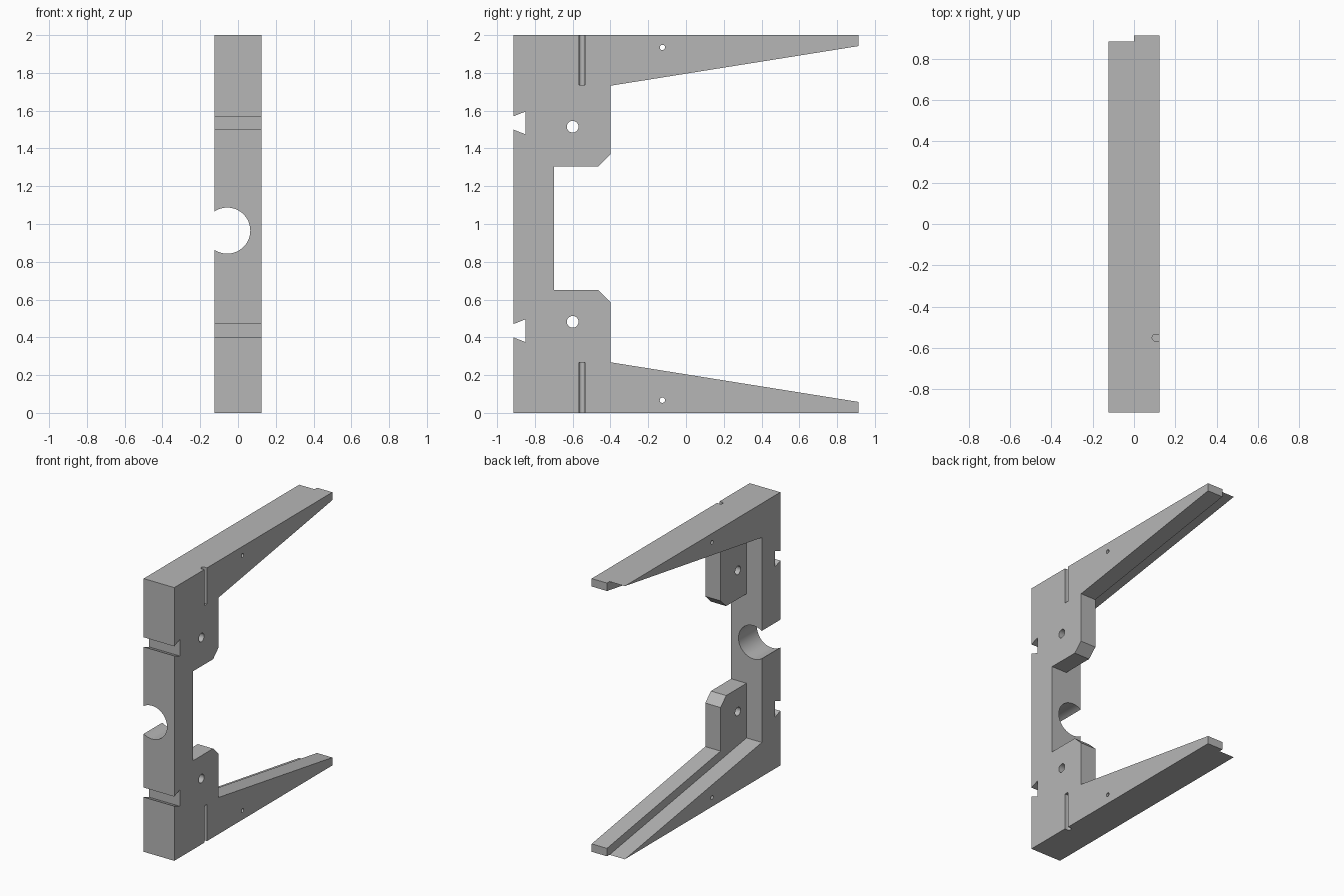
import bpy
import bmesh
from math import pi
from mathutils import Matrix, Vector

cube = bpy.data.objects.get("Cube")
if cube:
    bpy.data.objects.remove(cube, do_unlink=True)

# One grey material
grey = bpy.data.materials.new("plain_grey")
grey.use_nodes = True
colour = (0.47, 0.47, 0.47, 1)
grey.diffuse_color = colour
grey.node_tree.nodes["Principled BSDF"].inputs["Base Color"].default_value = colour

W, D, H = 0.124, 0.914, 2.0     # half width, half depth, height
SPINE = -0.70                   # inner face of the spine


def add_object(name, bm):
    bmesh.ops.recalc_face_normals(bm, faces=bm.faces[:])
    mesh = bpy.data.meshes.new(name)
    bm.to_mesh(mesh)
    bm.free()
    mesh.materials.append(grey)
    obj = bpy.data.objects.new(name, mesh)
    bpy.context.collection.objects.link(obj)
    return obj


def extrude_yz(name, points, x0, x1):
    """Side profile of (y, z) points, extruded along x."""
    bm = bmesh.new()
    face = bm.faces.new([bm.verts.new((x0, y, z)) for y, z in points])
    ext = bmesh.ops.extrude_face_region(bm, geom=[face])["geom"]
    verts = [g for g in ext if isinstance(g, bmesh.types.BMVert)]
    bmesh.ops.translate(bm, verts=verts, vec=(x1 - x0, 0, 0))
    return add_object(name, bm)


def cylinder(name, centre, radius, length, axis, segments=48):
    bm = bmesh.new()
    turn = Vector((0, 0, 1)).rotation_difference(Vector(axis)).to_matrix().to_4x4()
    bmesh.ops.create_cone(bm, cap_ends=True, segments=segments, radius1=radius,
                          radius2=radius, depth=length,
                          matrix=Matrix.Translation(centre) @ turn)
    return add_object(name, bm)


def box(name, lo, hi):
    return extrude_yz(name, [(lo[1], lo[2]), (hi[1], lo[2]), (hi[1], hi[2]), (lo[1], hi[2])],
                      lo[0], hi[0])


def combine(target, tool, operation):
    """Apply a boolean and discard the tool."""
    tool.hide_render = True
    mod = target.modifiers.new("cut", 'BOOLEAN')
    mod.operation = operation
    mod.solver = 'EXACT'
    mod.object = tool
    bpy.context.view_layer.objects.active = target
    bpy.ops.object.modifier_apply(modifier=mod.name)
    bpy.data.objects.remove(tool, do_unlink=True)


def flip(points):
    return [(y, H - z) for y, z in reversed(points)]


# Left half: spine, tapered arms and chamfered lugs
def thick_arm(lug):
    return [(-D, 0), (D, 0), (D, 0.058), (-0.40, 0.268), (-0.40, lug - 0.063),
            (-0.465, lug), (SPINE, lug)]


frame = extrude_yz("bracket_frame", thick_arm(0.65) + flip(thick_arm(0.695)), 0, W)

# Right half: thinner arms running out to a point
thin_arm = [(-D, 0), (0.885, 0), (SPINE, 0.25)]
combine(frame, extrude_yz("thin_half", thin_arm + flip(thin_arm), -W, 0), 'UNION')

# Round opening through the spine
combine(frame, cylinder("opening", (-0.057, -0.8, 0.965), 0.122, 0.6, (0, 1, 0), 64), 'DIFFERENCE')

# Dovetail grooves across the front
for z in (0.435, 1.535):
    groove = [(-D - 0.026, z - 0.025), (-0.85, z - 0.06), (-0.85, z + 0.06), (-D - 0.026, z + 0.025)]
    combine(frame, extrude_yz("groove", groove, -0.2, 0.2), 'DIFFERENCE')

# Screw holes in the lugs and pin holes in the arms
for y, z, r in ((-0.60, 0.482, 0.031), (-0.60, 1.515, 0.031),
                (-0.125, 0.067, 0.014), (-0.125, 1.935, 0.014)):
    combine(frame, cylinder("hole", (0, y, z), r, 0.6, (1, 0, 0), 32), 'DIFFERENCE')

# Round-bottomed slots on the outer left face
R, Y, X = 0.016, -0.551, 0.104
for z0, z1 in ((-0.1, 0.268), (1.735, 2.1)):
    slot = box("slot", (X, Y - R, z0), (0.2, Y + R, z1))
    combine(slot, cylinder("slot_bottom", (X, Y, (z0 + z1) / 2), R, z1 - z0, (0, 0, 1), 32), 'UNION')
    combine(frame, slot, 'DIFFERENCE')

# Smooth the round cuts, keep the edges sharp
bpy.ops.object.select_all(action='DESELECT')
frame.select_set(True)
bpy.context.view_layer.objects.active = frame
bpy.ops.object.shade_smooth_by_angle(angle=pi / 6)
